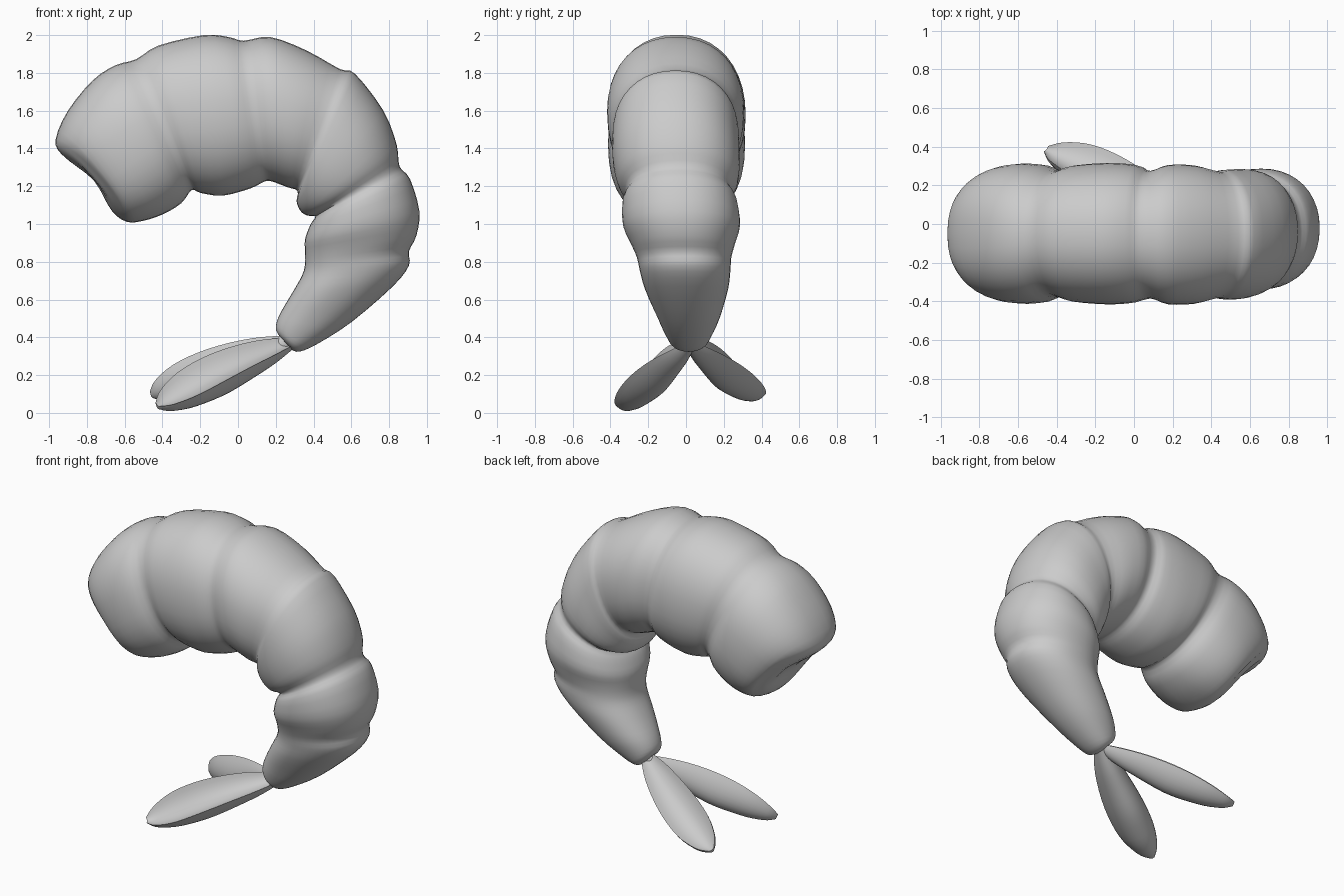
import bpy, bmesh, math
from mathutils import Vector

if "Cube" in bpy.data.objects:
    bpy.data.objects.remove(bpy.data.objects["Cube"])


def loft(name, rings):
    """Skin closed rings of points and cap both ends with a fan."""
    bm = bmesh.new()
    rows = [[bm.verts.new(p) for p in r] for r in rings]
    n = len(rows[0])
    for a, b in zip(rows, rows[1:]):
        for i in range(n):
            j = (i + 1) % n
            bm.faces.new((a[i], a[j], b[j], b[i]))
    for row in (rows[0], rows[-1]):
        c = bm.verts.new(sum((v.co for v in row), Vector()) / n)
        for i in range(n):
            bm.faces.new((row[i], row[(i + 1) % n], c))
    bmesh.ops.recalc_face_normals(bm, faces=bm.faces)
    me = bpy.data.meshes.new(name)
    bm.to_mesh(me)
    bm.free()
    ob = bpy.data.objects.new(name, me)
    bpy.context.collection.objects.link(ob)
    bpy.context.view_layer.objects.active = ob
    ob.select_set(True)
    bpy.ops.object.shade_smooth_by_angle(angle=math.radians(55))
    ob.select_set(False)
    return ob


def spline(keys, steps):
    """Catmull-Rom interpolation through rows of numbers."""
    out = []
    for i in range(len(keys) - 1):
        p0, p1 = keys[max(i - 1, 0)], keys[i]
        p2, p3 = keys[i + 1], keys[min(i + 2, len(keys) - 1)]
        for s in range(steps):
            t = s / steps
            out.append([0.5 * (2 * b + (c - a) * t + (2 * a - 5 * b + 4 * c - d) * t * t
                               + (3 * b - a - 3 * c + d) * t ** 3)
                        for a, b, c, d in zip(p0, p1, p2, p3)])
    return out + [list(keys[-1])]


# Body: back (x, z), belly (x, z), half width for each station, head to tail
stations = [
    (-0.80, 1.265, -0.73, 1.18, 0.10), (-0.935, 1.37, -0.665, 1.065, 0.22),
    (-0.965, 1.45, -0.59, 1.012, 0.29),
    (-0.90, 1.60, -0.51, 1.015, 0.338), (-0.77, 1.76, -0.40, 1.05, 0.362),
    (-0.65, 1.84, -0.30, 1.11, 0.355), (-0.54, 1.872, -0.245, 1.18, 0.325),
    (-0.42, 1.945, -0.20, 1.165, 0.352), (-0.18, 2.0, -0.08, 1.15, 0.366),
    (-0.05, 1.99, 0.07, 1.19, 0.355), (0.03, 1.97, 0.14, 1.225, 0.33),
    (0.17, 1.99, 0.18, 1.225, 0.36), (0.36, 1.92, 0.26, 1.195, 0.358),
    (0.54, 1.82, 0.315, 1.175, 0.328), (0.62, 1.795, 0.31, 1.12, 0.335),
    (0.77, 1.60, 0.33, 1.07, 0.335), (0.84, 1.42, 0.365, 1.045, 0.315),
    (0.855, 1.305, 0.41, 1.04, 0.275), (0.91, 1.24, 0.385, 1.00, 0.302),
    (0.96, 1.07, 0.355, 0.92, 0.31), (0.945, 0.94, 0.355, 0.85, 0.275),
    (0.905, 0.855, 0.355, 0.79, 0.25), (0.905, 0.78, 0.34, 0.73, 0.24),
    (0.82, 0.67, 0.29, 0.64, 0.22), (0.60, 0.48, 0.225, 0.53, 0.165),
    (0.42, 0.365, 0.20, 0.46, 0.12), (0.33, 0.325, 0.21, 0.42, 0.09),
    (0.29, 0.33, 0.235, 0.39, 0.04)]

rings = []
for i, (bx, bz, ix, iz, hw) in enumerate(spline(stations, 3)):
    zc = (bz + iz) / 2
    yc = -0.055 + 0.07 * min(1, max(0, (1.4 - zc) / 0.9)) if bx > 0 else -0.05
    mid, half = Vector(((bx + ix) / 2, yc, zc)), Vector(((bx - ix) / 2, 0, (bz - iz) / 2))
    # pinch the sides of the open end inwards, boxier section there
    dent = 0.045 * max(0, 1 - abs(i - 5) / 6)
    power = 0.76 + 0.16 * min(1, max(0, (i - 5) / 12))
    ring = []
    for k in range(40):
        a = 2 * math.pi * k / 40
        c, s = math.cos(a), math.sin(a)
        c = math.copysign(abs(c) ** power, c)
        s = math.copysign(abs(s) ** power, s)
        ring.append(mid + half * c + Vector((dent * s * s, hw * s, dent * s * s)))
    rings.append(ring)
loft("segmented_body", rings)


# Tail fins: boat-shaped leaves, dished on top and rounded beneath
def tail_fin(name, side, base, middle, tip):
    base, middle, tip = Vector(base), Vector(middle), Vector(tip)
    axis = (tip - base).normalized()
    up = Vector((0, 0.617 * side, 0.784))
    out = axis.cross(up).normalized()
    up = out.cross(axis).normalized()
    if up.z < 0:
        up = -up
    sections = [(0, 0.035, 0.05), (0.2, 0.08, 0.125), (0.5, 0.112, 0.175), (0.75, 0.11, 0.145),
                (0.92, 0.07, 0.085), (1.0, 0.02, 0.03)]
    rows = []
    for t, w, d in spline(sections, 4):
        p = base.lerp(tip, t) + (middle - (base + tip) / 2) * 4 * t * (1 - t)
        row = []
        for k in range(16):                      # rounded underside
            a = math.pi * k / 16
            row.append(p + out * w * math.cos(a) - up * d * math.sin(a))
        for k in range(10):                      # dished top
            u = -1 + 2 * k / 10
            row.append(p + out * w * u - up * 0.5 * w * (1 - u * u))
        rows.append(row)
    loft(name, rows)


tail_fin("tail_fin_front", -1, (0.28, 0.01, 0.38), (-0.08, -0.22, 0.255), (-0.425, -0.345, 0.045))
tail_fin("tail_fin_back", 1, (0.27, 0.03, 0.39), (-0.10, 0.26, 0.28), (-0.455, 0.39, 0.105))
